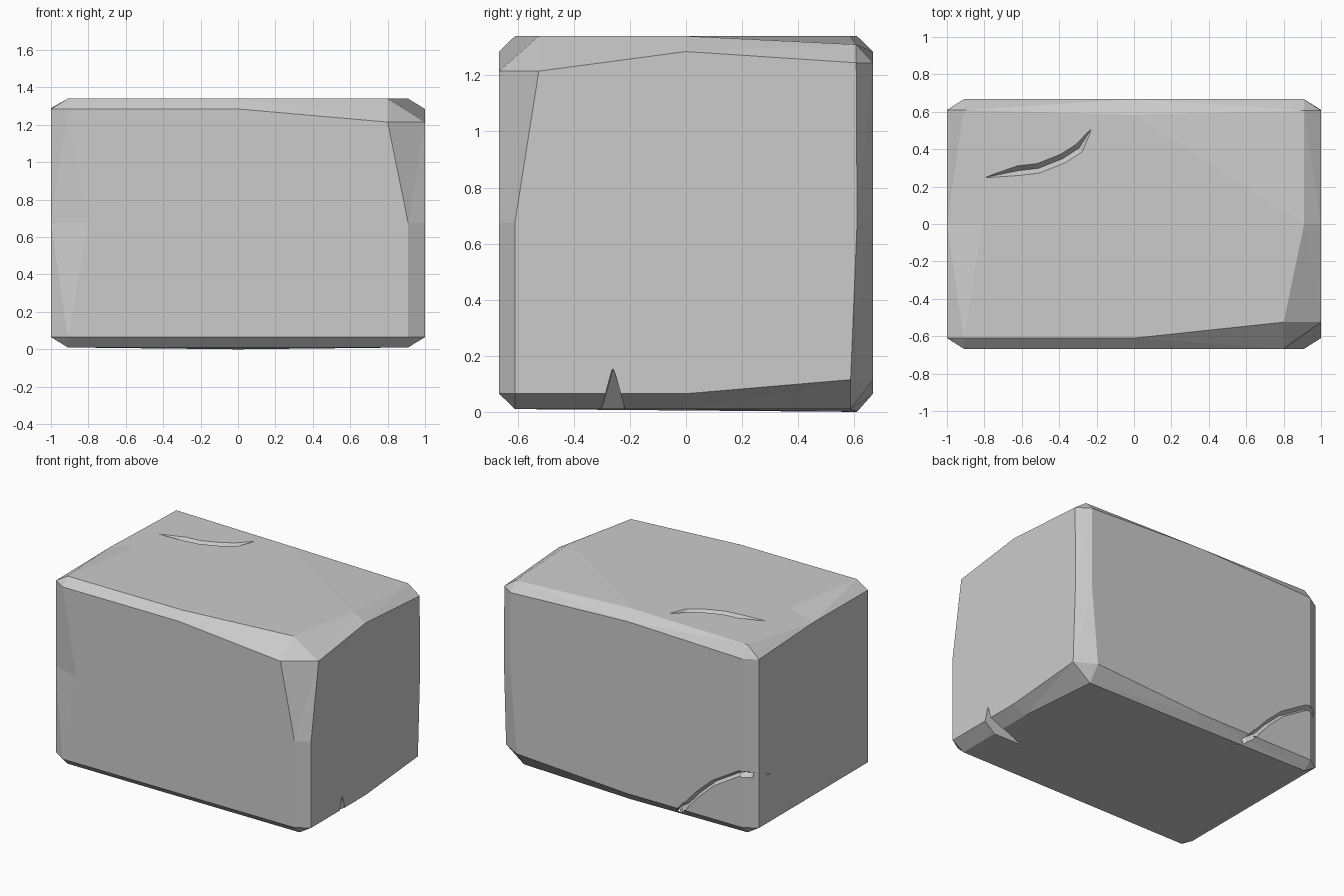
import bpy, bmesh
from itertools import product
from mathutils import Vector

if "Cube" in bpy.data.objects:
    bpy.data.objects.remove(bpy.data.objects["Cube"])

HALF = Vector((1.0, 0.667, 0.665))
MID = Vector((0, 0, 0.675))
INSET = (0.09, 0.057, 0.055)

# Chamfer widths at worn corners and edge middles of the cube grid
WORN = {
    (1, -1, 1): (.2, .142, .125),   # front right top corner
    (-1, -1, 0): (.2, .057, 0),     # front left edge
    (-1, 0, 1): (.19, 0, .05),      # top left edge
    (1, 1, 1): (.09, .06, .095),    # back right top corner
    (-1, 1, 1): (.09, .057, .08),   # back left top corner
    (0, 1, 1): (0, .082, .055),     # top back edge
    (1, 1, -1): (.14, .08, .105),   # back right bottom corner
}


def new_object(name, bm):
    bmesh.ops.recalc_face_normals(bm, faces=bm.faces[:])
    me = bpy.data.meshes.new(name)
    bm.to_mesh(me)
    bm.free()
    ob = bpy.data.objects.new(name, me)
    bpy.context.collection.objects.link(ob)
    return ob


def make_block():
    bm = bmesh.new()
    verts = {}

    def vert(axis, p):
        key = (axis, tuple(p))
        if key not in verts:
            inset = WORN.get(tuple(p), INSET)
            verts[key] = bm.verts.new(MID + Vector(
                [p[k] * (HALF[k] - (0 if k == axis else inset[k])) for k in range(3)]))
        return verts[key]

    ring = [(-1, -1), (0, -1), (1, -1), (1, 0), (1, 1), (0, 1), (-1, 1), (-1, 0)]
    for a in range(3):
        b, c = (a + 1) % 3, (a + 2) % 3

        def at(x, y, z):
            p = [0, 0, 0]
            p[a], p[b], p[c] = x, y, z
            return p
        # flat sides
        for s in (-1, 1):
            bm.faces.new([vert(a, at(s, u, v)) for u, v in ring])
        # chamfers, two halves per edge
        for s, t, lo in product((-1, 1), (-1, 1), (-1, 0)):
            p, q = at(s, t, lo), at(s, t, lo + 1)
            bm.faces.new([vert(a, p), vert(a, q), vert(b, q), vert(b, p)])
    # corners
    for p in product((-1, 1), repeat=3):
        bm.faces.new([vert(k, p) for k in range(3)])
    # slight dips in the top and bottom
    vert(2, (1, 1, 1)).co.z -= .03
    vert(2, (0, 1, -1)).co.z -= .01
    bmesh.ops.recalc_face_normals(bm, faces=bm.faces[:])
    bmesh.ops.triangulate(bm, faces=bm.faces[:])
    return new_object("stone_block", bm)


def crack_cutter(name, block, path, width, depth):
    """V-shaped groove that follows the block's surface and tapers at the ends."""
    bm = bmesh.new()
    path = [Vector(p) for p in path]
    last = len(path) - 1
    rows = []
    for i, p in enumerate(path):
        _, c, n, _ = block.closest_point_on_mesh(p)
        size = .1 if i in (0, last) else 1
        tan = path[min(i + 1, last)] - path[max(i - 1, 0)]
        side = tan.cross(n).normalized() * width / 2 * size
        rows.append([bm.verts.new(v) for v in
                     (c + side + n * .012, c - side + n * .012, c - n * depth * size)])
    for r, s in zip(rows, rows[1:]):
        for k in range(3):
            m = (k + 1) % 3
            bm.faces.new((r[k], r[m], s[m], s[k]))
    bm.faces.new(rows[0])
    bm.faces.new(rows[-1])
    bmesh.ops.triangulate(bm, faces=bm.faces[:])
    return new_object(name, bm)


def chip_cutter(name):
    """Wedge that rises to a point on the right side and runs in underneath."""
    bm = bmesh.new()
    points = [(1, -.26, .155), (.69, -.3, .01), (1.03, -.26, .165)]
    points += [(x, -.26 + s * .05, -.02) for x in (.88, 1.03) for s in (-1, 1)]
    for p in points:
        bm.verts.new(p)
    bmesh.ops.convex_hull(bm, input=bm.verts[:])
    return new_object(name, bm)


block = make_block()
bpy.context.view_layer.update()

top_path = [(-.79, .25), (-.62, .285), (-.51, .298), (-.38, .35), (-.295, .405), (-.23, .505)]
corner_path = [(-.34, .56, .01), (-.4, .64, .04), (-.47, .667, .11), (-.56, .667, .21),
               (-.68, .667, .32), (-.88, .667, .44), (-.96, .64, .44), (-1, .48, .4)]
cutters = [
    crack_cutter("top_crack_cutter", block, [(x, y, 1.34) for x, y in top_path], .07, .035),
    crack_cutter("corner_crack_cutter", block, corner_path, .048, .035),
    chip_cutter("edge_chip_cutter"),
]
# carve the cracks and the chip
for cut in cutters:
    cut.hide_render = True
    cut.hide_set(True)
    mod = block.modifiers.new(cut.name, 'BOOLEAN')
    mod.operation = 'DIFFERENCE'
    mod.solver = 'EXACT'
    mod.object = cut
